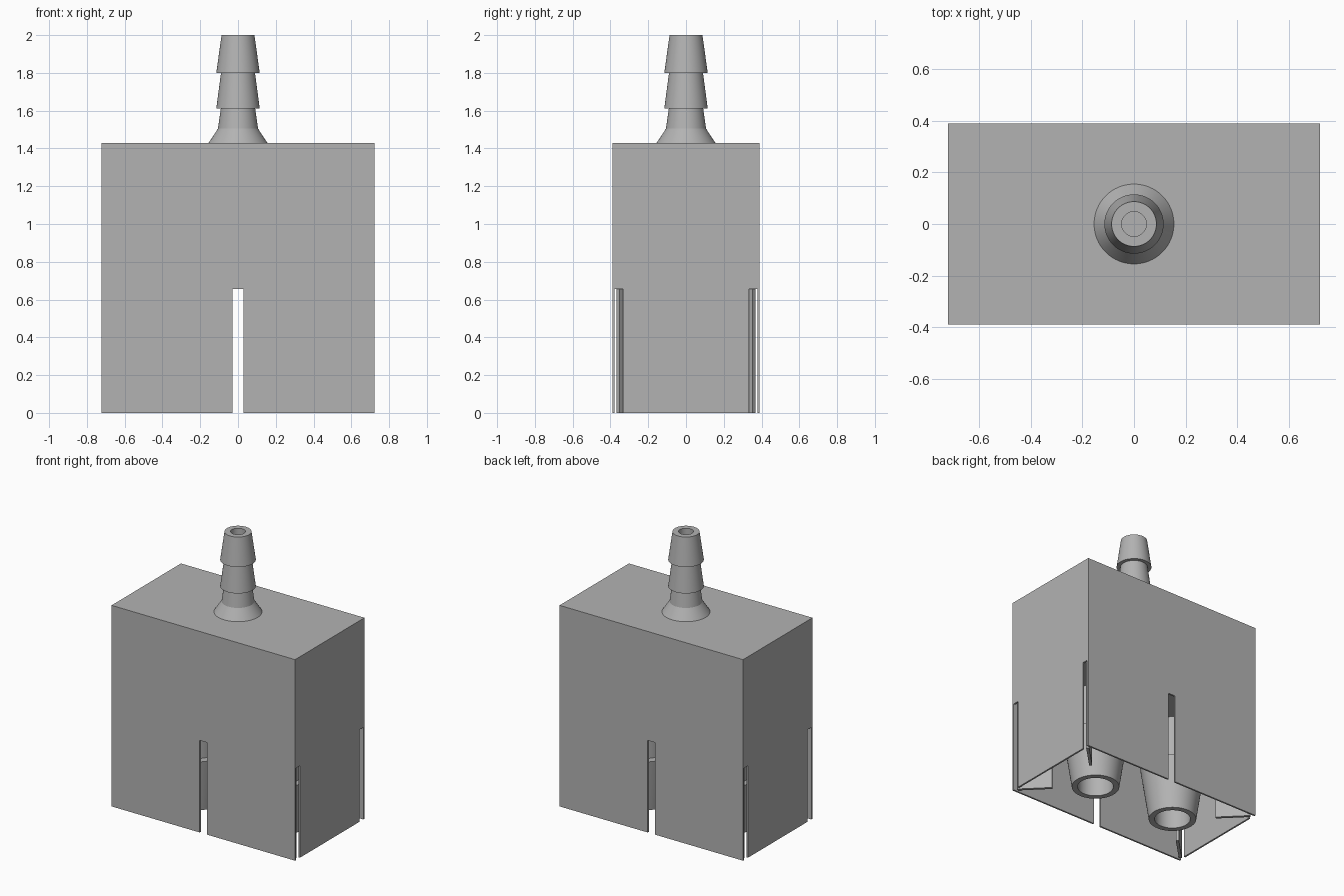
import bpy
import bmesh
from math import pi, radians
from mathutils import Matrix, Vector

cube = bpy.data.objects.get("Cube")
if cube:
    bpy.data.objects.remove(cube, do_unlink=True)

# Single flat colour
grey = bpy.data.materials.new("plain grey")
grey.use_nodes = True
colour = (0.45, 0.45, 0.45, 1)
grey.diffuse_color = colour
grey.node_tree.nodes["Principled BSDF"].inputs["Base Color"].default_value = colour

HX, HY, TOP = 0.722, 0.39, 1.43      # outer half sizes and height of the housing
WALL, CEILING, SLOT_TOP = 0.012, 0.69, 0.655
NOZZLE_X = 0.332


def finish(name, bm, smooth=False):
    bmesh.ops.recalc_face_normals(bm, faces=bm.faces)
    mesh = bpy.data.meshes.new(name)
    bm.to_mesh(mesh)
    bm.free()
    mesh.materials.append(grey)
    obj = bpy.data.objects.new(name, mesh)
    bpy.context.collection.objects.link(obj)
    bpy.ops.object.select_all(action="DESELECT")
    obj.select_set(True)
    bpy.context.view_layer.objects.active = obj
    if smooth:
        bpy.ops.object.shade_smooth_by_angle(angle=radians(25))
    return obj


def box(name, low, high, turn=0, place=(0, 0, 0)):
    low, high = Vector(low), Vector(high)
    bm = bmesh.new()
    bmesh.ops.create_cube(bm, size=1, matrix=Matrix.Translation(place)
                          @ Matrix.Rotation(turn, 4, "Z")
                          @ Matrix.Translation((low + high) / 2)
                          @ Matrix.Diagonal((*(high - low), 1)))
    return finish(name, bm)


def lathe(name, profile, x=0, steps=64):
    bm = bmesh.new()
    verts = [bm.verts.new((r, 0, z)) for r, z in profile]
    edges = [bm.edges.new(pair) for pair in zip(verts, verts[1:])]
    bmesh.ops.spin(bm, geom=verts + edges, cent=(0, 0, 0), axis=(0, 0, 1),
                   angle=2 * pi, steps=steps)
    bmesh.ops.remove_doubles(bm, verts=bm.verts, dist=0.0001)
    bmesh.ops.translate(bm, verts=bm.verts, vec=(x, 0, 0))
    return finish(name, bm, True)


def drill(name, x, radius, low, high):
    return lathe(name, [(0, low), (radius, low), (radius, high), (0, high)], x)


def cut(target, cutter):
    mod = target.modifiers.new("cut", "BOOLEAN")
    mod.operation = "DIFFERENCE"
    mod.solver = "EXACT"
    mod.object = cutter
    bpy.context.view_layer.objects.active = target
    bpy.ops.object.modifier_apply(modifier=mod.name)
    bpy.data.objects.remove(cutter, do_unlink=True)


# Housing: solid upper block with a thin skirt around an open cavity
housing = box("housing", (-HX, -HY, 0), (HX, HY, TOP))
ix, iy = HX - WALL, HY - WALL
cut(housing, box("cavity_cutter", (-ix, -iy, -0.1), (ix, iy, CEILING)))

# Slots: one in the middle of each broad wall, two at the edges of each narrow wall
cut(housing, box("middle_slot_cutter", (-0.028, -1, -0.1), (0.028, 1, SLOT_TOP)))
for side in (-1, 1):
    y0, y1 = sorted((side * 0.334, side * iy))
    cut(housing, box("edge_slot_cutter", (-1, y0, -0.1), (1, y1, SLOT_TOP)))

# Bores into the solid block
cut(housing, drill("spout_bore_cutter", 0, 0.048, 1.0, TOP + 0.1))
for side in (-1, 1):
    cut(housing, drill("nozzle_bore_cutter", side * NOZZLE_X, 0.118,
                       CEILING - 0.1, 1.0))
bpy.ops.object.select_all(action="DESELECT")
housing.select_set(True)
bpy.context.view_layer.objects.active = housing
bpy.ops.object.shade_smooth_by_angle(angle=radians(25))

# Barbed spout on top
lathe("barbed_spout", [(0.048, TOP), (0.048, 2), (0.087, 2), (0.115, 1.8),
                       (0.09, 1.8), (0.115, 1.612), (0.091, 1.612),
                       (0.106, 1.505), (0.155, TOP)])

# Two barbed nozzles hanging inside the skirt
for side, label in ((1, "left"), (-1, "right")):
    lathe(label + "_nozzle", [(0.118, CEILING), (0.118, 0), (0.157, 0),
                              (0.212, 0.37), (0.16, 0.37), (0.16, CEILING)],
          side * NOZZLE_X)

# Diagonal stiffening ribs in the four corners
for sx, side in ((1, "left"), (-1, "right")):
    for sy, end in ((1, "back"), (-1, "front")):
        inward = Vector((-sx, -sy)).normalized()
        turn = Vector((1, 0)).angle_signed(inward) * -1
        box(f"{end}_{side}_rib", (0, -0.01, 0), (0.23, 0.01, CEILING),
            turn, (sx * 0.702, sy * 0.36, 0))
